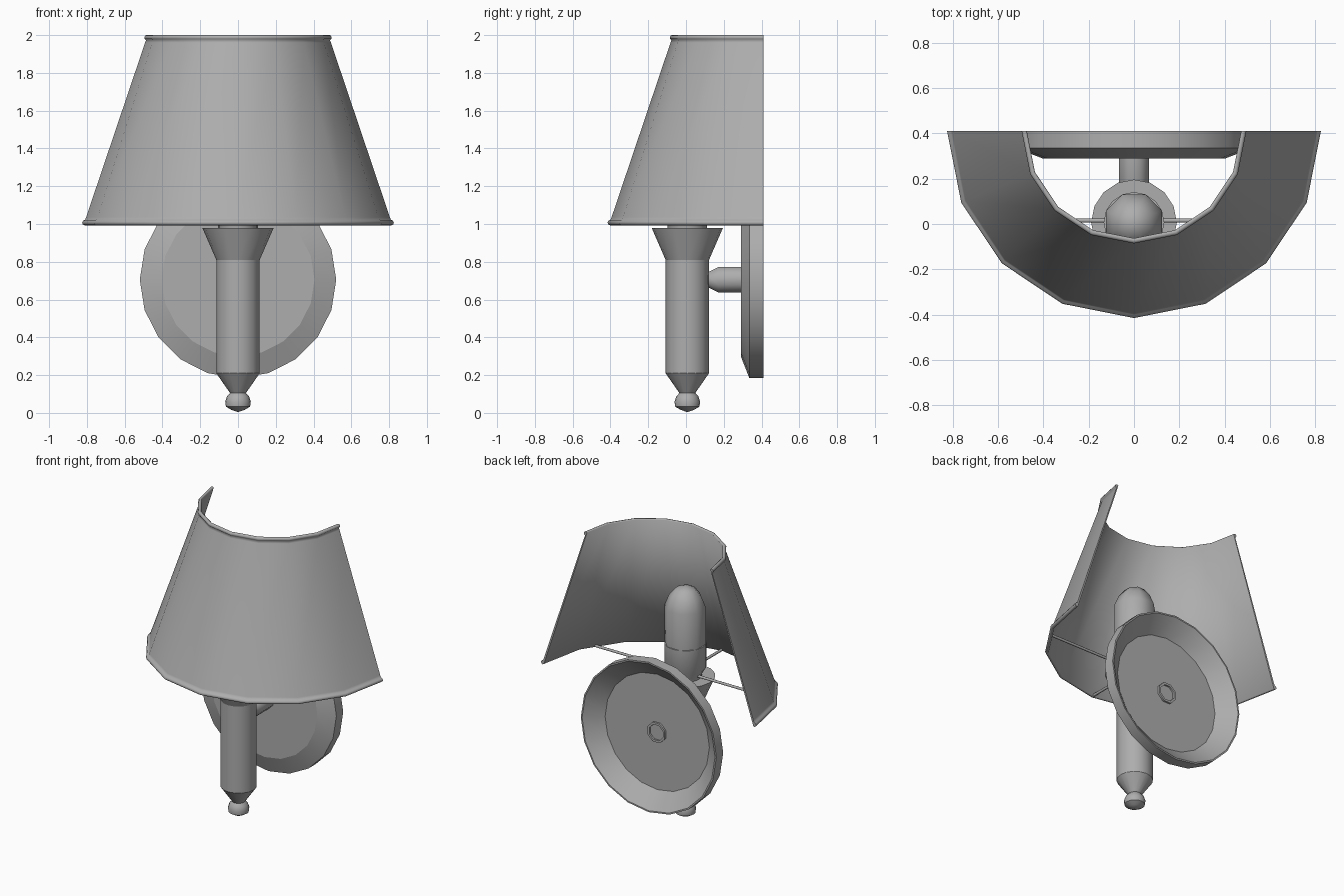
import bpy, bmesh, math
from mathutils import Matrix, Vector

if "Cube" in bpy.data.objects:
    bpy.data.objects.remove(bpy.data.objects["Cube"])

grey = bpy.data.materials.new("mid_grey")
grey.diffuse_color = (0.42, 0.42, 0.42, 1)
grey.use_nodes = True
grey.node_tree.nodes["Principled BSDF"].inputs["Base Color"].default_value = grey.diffuse_color


def finish(bm, name, angle):
    bmesh.ops.remove_doubles(bm, verts=bm.verts, dist=1e-5)
    bmesh.ops.recalc_face_normals(bm, faces=bm.faces)
    mesh = bpy.data.meshes.new(name)
    bm.to_mesh(mesh)
    bm.free()
    mesh.materials.append(grey)
    ob = bpy.data.objects.new(name, mesh)
    bpy.context.collection.objects.link(ob)
    bpy.ops.object.select_all(action='DESELECT')
    ob.select_set(True)
    bpy.context.view_layer.objects.active = ob
    bpy.ops.object.shade_smooth_by_angle(angle=math.radians(angle))
    return ob


def lathe(name, profile, sides, matrix=Matrix(), start=0.0, sweep=math.tau,
          closed=False, angle=30):
    """Revolve (radius, height) points round z; partial sweeps get end caps."""
    bm = bmesh.new()
    full = sweep > 6.28
    rings = []
    for i in range(sides if full else sides + 1):
        a = start + sweep * i / sides
        rings.append([bm.verts.new(matrix @ Vector((r * math.cos(a), r * math.sin(a), z)))
                      for r, z in profile])
    n = len(profile)
    for i in range(sides):
        p, q = rings[i], rings[(i + 1) % len(rings)]
        for j in range(n if closed else n - 1):
            k = (j + 1) % n
            bm.faces.new((p[j], q[j], q[k], p[k]))
    if not full:
        bm.faces.new(rings[0])
        bm.faces.new(rings[-1])
    bmesh.ops.dissolve_degenerate(bm, dist=1e-5, edges=bm.edges)
    return finish(bm, name, angle)


def rod(name, a, b, r):
    a, b = Vector(a), Vector(b)
    d = b - a
    m = Matrix.Translation(a) @ d.to_track_quat('Z', 'Y').to_matrix().to_4x4()
    return lathe(name, [(0, 0), (r, 0), (r, d.length), (0, d.length)], 8, m, angle=50)


# Half-cone shade, wall and rolled rims in one softly shaded section
WALL = 0.41
lathe("shade", [(0.803, 0.998), (0.812, 0.993), (0.822, 0.998), (0.825, 1.008),
                (0.820, 1.018), (0.810, 1.022), (0.804, 1.036),
                (0.492, 1.960), (0.487, 1.974), (0.494, 1.980), (0.496, 1.990),
                (0.490, 1.999), (0.480, 2.0), (0.473, 1.995)], 8,
      Matrix.Translation((0, WALL, 0)), math.pi, math.pi, closed=True, angle=75)

# Turned stem with finial and flared cup
axis = Matrix.Translation((0, 0.007, 0))
lathe("finial", [(0, 0.004), (0.035, 0.016), (0.064, 0.033), (0.068, 0.06),
                 (0.058, 0.088), (0.042, 0.105), (0.042, 0.11)], 16, axis, angle=35)
lathe("stem", [(0, 0.105), (0.042, 0.105), (0.115, 0.21), (0.115, 0.81),
               (0.189, 0.98), (0, 0.98)], 16, axis, angle=22.8)

# Socket sleeve and bulb
lathe("socket", [(0, 0.97), (0.105, 0.97), (0.105, 1.0), (0.134, 1.05),
                 (0.134, 1.21), (0, 1.21)], 16, axis)
lathe("bulb", [(0, 1.2), (0.134, 1.2), (0.134, 1.46), (0.105, 1.53),
               (0.065, 1.58), (0, 1.60)], 8, axis, start=math.pi / 8, angle=50)

# Thin wires carrying the shade
rod("shade_wire_left", (-0.10, 0.015, 1.005), (-0.70, 0.015, 1.005), 0.009)
rod("shade_wire_right", (0.10, 0.015, 1.005), (0.70, 0.015, 1.005), 0.009)
rod("shade_wire_front", (0, -0.10, 1.005), (0, -0.395, 1.005), 0.009)

# Wall plate: hollow dish facing the wall (local z points to +y)
to_wall = Matrix.Translation((0, 0, 0.705)) @ Matrix.Rotation(-math.pi / 2, 4, 'X')
lathe("wall_plate", [(0, 0.29), (0.405, 0.29), (0.52, 0.335), (0.52, WALL),
                     (0.51, WALL), (0.40, 0.315), (0, 0.315)], 20, to_wall, angle=19.5)

# Arm from stem to plate, with a hollow end behind the plate
lathe("arm", [(0, 0.11), (0.045, 0.12), (0.072, 0.17), (0.072, 0.328),
              (0.056, 0.328), (0.056, 0.316), (0, 0.316)], 8, to_wall,
      start=math.pi / 8, angle=46)
